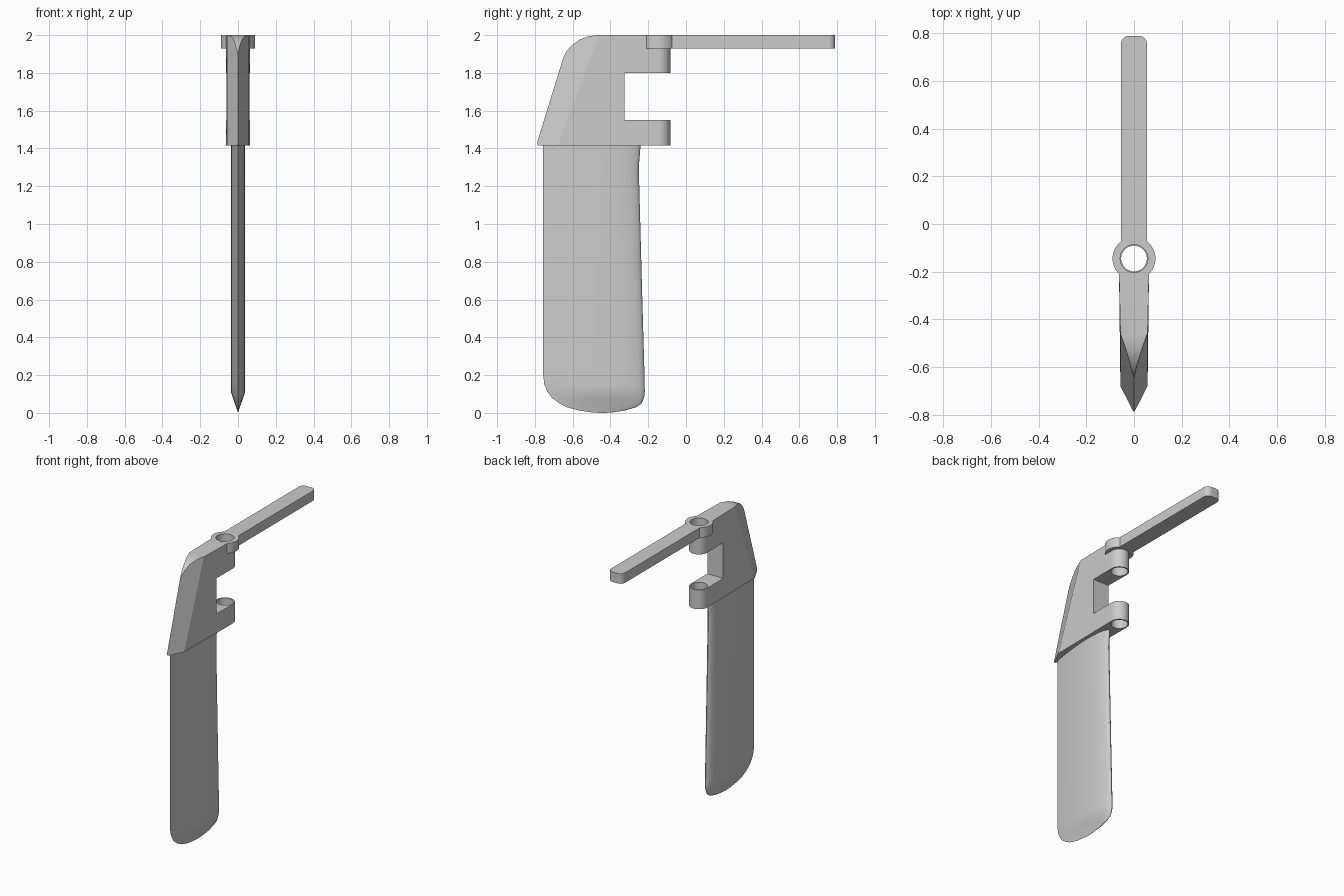
import bpy, bmesh
from math import sin, cos, pi, radians, sqrt

if "Cube" in bpy.data.objects:
    bpy.data.objects.remove(bpy.data.objects["Cube"])

HX, HY = 0.0, -0.145      # hinge axis


def loft(name, rings):
    """Skin a list of equal-length closed rings and cap both ends."""
    bm = bmesh.new()
    vs = [[bm.verts.new(p) for p in r] for r in rings]
    n = len(rings[0])
    for a, b in zip(vs, vs[1:]):
        for i in range(n):
            j = (i + 1) % n
            bm.faces.new((a[i], a[j], b[j], b[i]))
    bm.faces.new(vs[0][::-1])
    bm.faces.new(vs[-1])
    bmesh.ops.recalc_face_normals(bm, faces=bm.faces[:])
    me = bpy.data.meshes.new(name)
    bm.to_mesh(me)
    bm.free()
    ob = bpy.data.objects.new(name, me)
    bpy.context.collection.objects.link(ob)
    return ob


def prism(name, plan, z0, z1):
    return loft(name, [[(x, y, z) for x, y in plan] for z in (z0, z1)])


def arc(cx, cy, r, a0, a1, n=24):
    return [(cx + r * cos(radians(a0 + (a1 - a0) * i / n)),
             cy + r * sin(radians(a0 + (a1 - a0) * i / n))) for i in range(n + 1)]


def boolean(ob, cutter, op):
    m = ob.modifiers.new(op, 'BOOLEAN')
    m.operation, m.object, m.solver = op, cutter, 'EXACT'
    bpy.context.view_layer.objects.active = ob
    bpy.ops.object.modifier_apply(modifier=m.name)
    bpy.data.objects.remove(cutter)


def bore(ob, r):
    boolean(ob, prism("bore_cutter", arc(HX, HY, r, 0, 352.5, 47), 1.2, 2.2), 'DIFFERENCE')


def smooth(ob, deg):
    bpy.ops.object.select_all(action='DESELECT')
    ob.select_set(True)
    bpy.context.view_layer.objects.active = ob
    bpy.ops.object.shade_smooth_by_angle(angle=radians(deg))


# Rudder head: wedge-nosed body trimmed by its side profile
def head_plan(z):
    t = (z - 1.415) / 0.585
    nose, shoulder = -0.793 + 0.18 * t, -0.68 + 0.22 * t
    plan = [(0, nose), (0.057, shoulder), (0.063, -0.2)]
    plan += arc(HX, HY, 0.063, 0, 180)
    plan += [(-0.063, -0.2), (-0.057, shoulder)]
    return [(x, y, z) for x, y in plan]


head = loft("rudder_head", [head_plan(1.40), head_plan(2.05)])
profile = [(-0.78, 1.415), (-0.05, 1.415), (-0.05, 1.55), (-0.325, 1.55),
           (-0.325, 1.80), (-0.05, 1.80), (-0.05, 1.93), (-0.21, 1.93),
           (-0.21, 2.0), (-0.47, 2.0), (-0.52, 1.993), (-0.565, 1.975),
           (-0.605, 1.945), (-0.635, 1.912), (-0.655, 1.87), (-0.79, 1.432),
           (-0.788, 1.42)]
trim = loft("profile_cutter", [[(x, y, z) for y, z in profile] for x in (-0.2, 0.2)])
boolean(head, trim, 'INTERSECT')
bore(head, 0.054)
smooth(head, 20)

# Tiller: bar with rounded end corners and a bored collar
ra, w, tip, c = 0.09, 0.055, 0.79, 0.035
a_bar = -35 + 87.3          # angle where the collar meets the bar
back = -46.2                # collar is cut flat against the head
plan = arc(HX, HY, ra, back, a_bar, 24)
plan += arc(w - c, tip - c, c, 0, 90, 8)
plan += [(-x, y) for x, y in reversed(plan)]
tiller = prism("tiller", plan, 1.93, 2.0)
bore(tiller, 0.058)
smooth(tiller, 30)

# Blade: foil section, sharp trailing edge at -y, blunt leading edge at +y
N = 20


def foil(z, y0, y1, t):
    half = []
    for i in range(N + 1):
        s = (1 - cos(pi * i / N)) / 2
        x = 2.598 / 2 * 2 * 0.5 * 2 * sqrt(s) * (1 - s) if s < 1 / 3 else \
            1 - max(0, (s - 1 / 3) / (2 / 3)) ** 1.7
        half.append((t * x, y1 + (y0 - y1) * s))
    ring = half + [(-x, y) for x, y in half[-2:0:-1]]
    return [(x, y, z) for x, y in ring]


sections = [(0.003, -0.50, -0.39, 0.001), (0.012, -0.565, -0.325, 0.004),
            (0.03, -0.63, -0.265, 0.010), (0.05, -0.67, -0.235, 0.017),
            (0.08, -0.71, -0.222, 0.027), (0.11, -0.732, -0.218, 0.037),
            (0.15, -0.75, -0.219, 0.037), (0.21, -0.757, -0.220, 0.037),
            (0.70, -0.757, -0.234, 0.037), (1.30, -0.757, -0.25, 0.037),
            (1.36, -0.757, -0.245, 0.037), (1.42, -0.757, -0.24, 0.037)]
sections.insert(0, (0.0, -0.46, -0.43, 0.0005))
blade = loft("blade", [foil(*s) for s in sections])
smooth(blade, 35)
